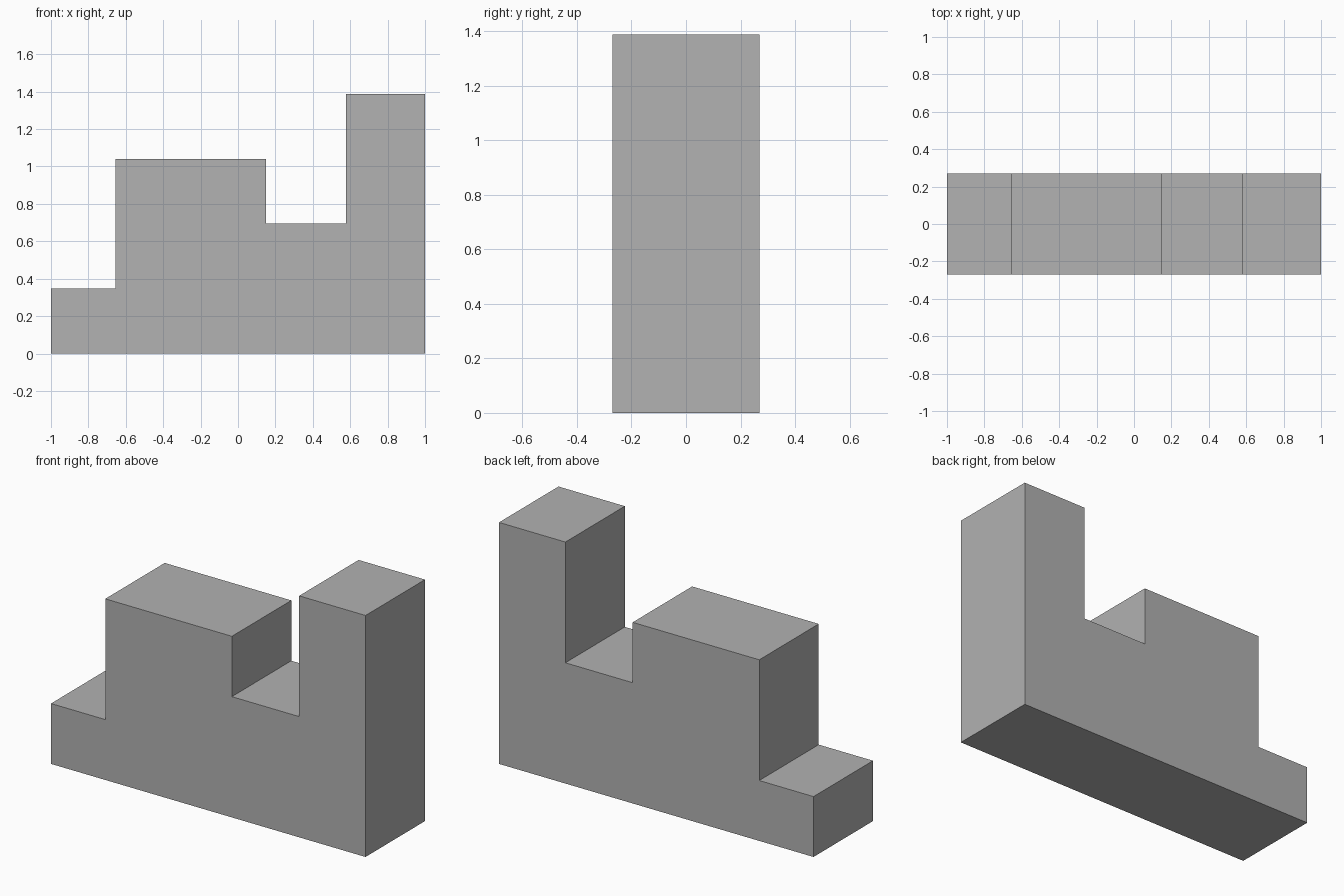
import bpy
import bmesh

cube = bpy.data.objects.get("Cube")
if cube:
    bpy.data.objects.remove(cube, do_unlink=True)

DEPTH = 0.54
STEP = 0.347  # height of one step

# Plain grey material
grey = bpy.data.materials.new("plain_grey")
grey.use_nodes = True
colour = (0.445, 0.445, 0.445, 1)
grey.diffuse_color = colour
grey.node_tree.nodes["Principled BSDF"].inputs["Base Color"].default_value = colour

# Columns from right to left: end x and height in steps
columns = [(-0.655, 1), (0.15, 3), (0.578, 2), (1, 4)]

# Stepped outline, walked along the top and closed along the base
outline = [(-1, 0)]
start = -1
for end, steps in columns:
    outline += [(start, steps * STEP), (end, steps * STEP)]
    start = end
outline.append((1, 0))

# Extrude the outline from front to back
bm = bmesh.new()
front = bm.faces.new([bm.verts.new((x, -DEPTH / 2, z)) for x, z in outline])
result = bmesh.ops.extrude_face_region(bm, geom=[front], use_keep_orig=True)
back = [v for v in result["geom"] if isinstance(v, bmesh.types.BMVert)]
bmesh.ops.translate(bm, vec=(0, DEPTH, 0), verts=back)
bmesh.ops.recalc_face_normals(bm, faces=bm.faces)

mesh = bpy.data.meshes.new("stepped_block")
bm.to_mesh(mesh)
bm.free()
mesh.materials.append(grey)
block = bpy.data.objects.new("stepped_block", mesh)
bpy.context.collection.objects.link(block)
